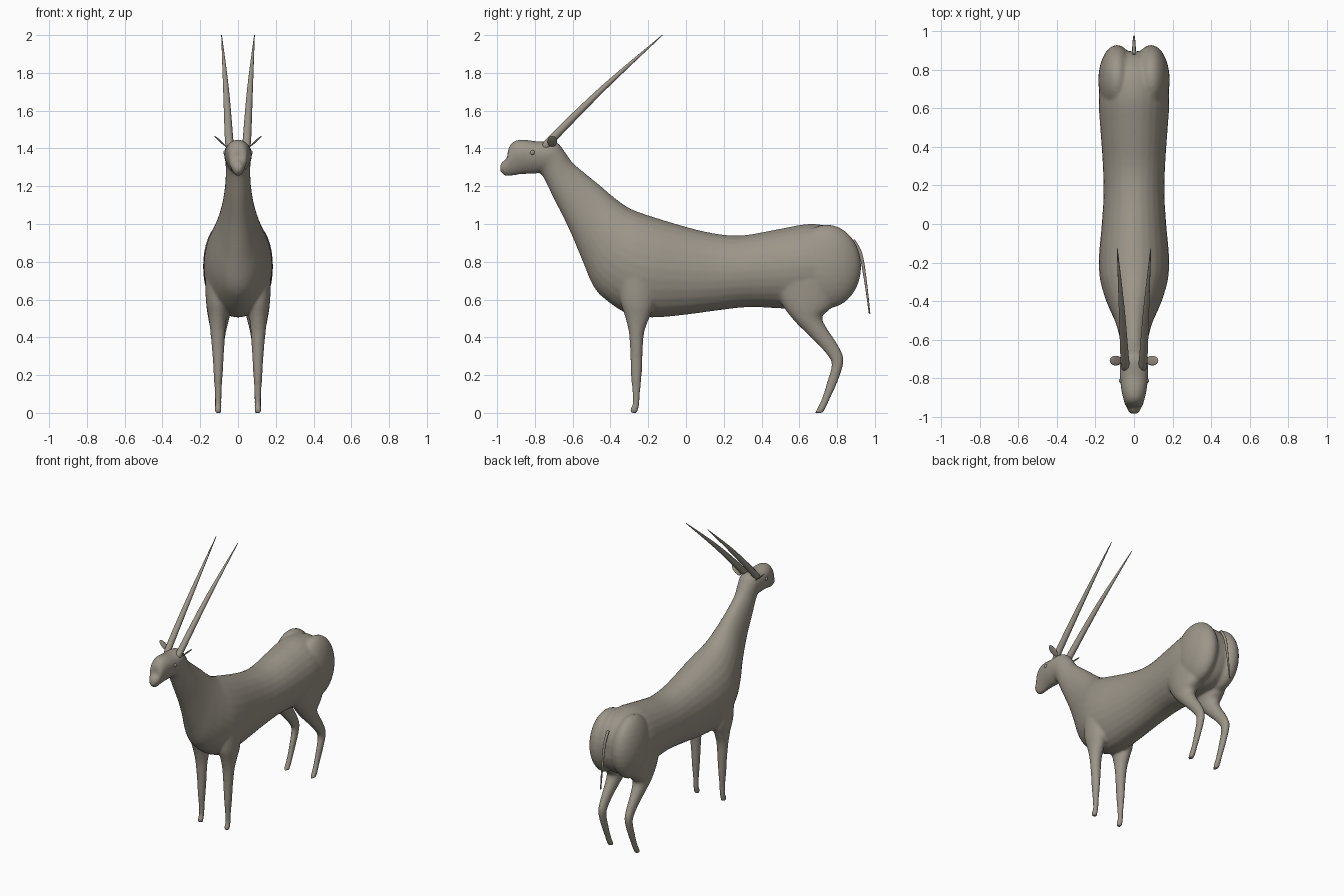
import bpy, bmesh, math
from mathutils import Vector, Matrix

if "Cube" in bpy.data.objects:
    bpy.data.objects.remove(bpy.data.objects["Cube"])

coat = bpy.data.materials.new("warm grey coat")
coat.diffuse_color = (0.33, 0.30, 0.25, 1)
coat.use_nodes = True
coat.node_tree.nodes["Principled BSDF"].inputs["Base Color"].default_value = coat.diffuse_color


def spline(keys, steps=4):
    """Catmull-Rom interpolation through lists of numbers."""
    out, n = [], len(keys)
    for i in range(n - 1):
        a, b, c, d = keys[max(i - 1, 0)], keys[i], keys[i + 1], keys[min(i + 2, n - 1)]
        for s in range(steps):
            t = s / steps
            out.append([0.5 * (2 * q + (r - p) * t + (2 * p - 5 * q + 4 * r - u) * t * t
                               + (3 * q - p - 3 * r + u) * t ** 3)
                        for p, q, r, u in zip(a, b, c, d)])
    return out + [list(keys[-1])]


def skin(bm, rings):
    """Join rings of points into a closed tube."""
    loops = [[bm.verts.new(p) for p in ring] for ring in rings]
    n = len(loops[0])
    for a, b in zip(loops, loops[1:]):
        for i in range(n):
            j = (i + 1) % n
            bm.faces.new((a[i], a[j], b[j], b[i]))
    bm.faces.new(loops[0])
    bm.faces.new(loops[-1][::-1])


def loft(bm, keys, n=28):
    """Keys: y, z of one edge; y, z of opposite edge; centre x; half width; egg factor."""
    rings = []
    for y1, z1, y2, z2, cx, w, egg in spline(keys):
        ring = []
        for i in range(n):
            a = 2 * math.pi * i / n
            s = math.sin(a)
            ring.append((cx + w * math.cos(a) * (1 + egg * s),
                         (y1 + y2) / 2 + (y1 - y2) / 2 * s,
                         (z1 + z2) / 2 + (z1 - z2) / 2 * s))
        rings.append(ring)
    skin(bm, rings)


def tube(bm, keys, n=16):
    """Round tube through keys of x, y, z, radius."""
    pts = spline(keys, 6)
    rings = []
    for i, p in enumerate(pts):
        t = (Vector(pts[min(i + 1, len(pts) - 1)][:3]) - Vector(pts[max(i - 1, 0)][:3])).normalized()
        u = t.cross(Vector((1, 0, 0))).normalized()
        v = t.cross(u)
        rings.append([Vector(p[:3]) + p[3] * (u * math.cos(2 * math.pi * k / n)
                      + v * math.sin(2 * math.pi * k / n)) for k in range(n)])
    skin(bm, rings)


def ball(bm, loc, size, tilt=0, seg=32):
    m = Matrix.Translation(loc) @ Matrix.Rotation(tilt, 4, 'Y') @ Matrix.Diagonal((*size, 1))
    bmesh.ops.create_uvsphere(bm, u_segments=seg, v_segments=seg // 2, radius=1, matrix=m)


def finish(bm, name):
    bmesh.ops.recalc_face_normals(bm, faces=bm.faces)
    me = bpy.data.meshes.new(name)
    bm.to_mesh(me)
    bm.free()
    me.materials.append(coat)
    me.shade_smooth()
    ob = bpy.data.objects.new(name, me)
    bpy.context.collection.objects.link(ob)
    return ob


# Torso, neck and head: back edge y z, belly edge y z, half width, egg
trunk = [
    (.895, .82, .895, .72, .05, 0), (.88, .88, .875, .66, .11, 0),
    (.84, .94, .83, .60, .145, 0), (.77, .985, .75, .56, .172, 0),
    (.65, 1.0, .62, .55, .183, 0), (.5, .975, .5, .553, .175, 0),
    (.3, .94, .33, .56, .162, 0), (.15, .95, .15, .54, .158, 0),
    (0, .985, 0, .52, .167, 0), (-.15, 1.03, -.17, .505, .181, 0),
    (-.25, 1.063, -.30, .52, .178, 0), (-.31, 1.09, -.42, .595, .155, 0),
    (-.38, 1.14, -.49, .67, .127, 0), (-.45, 1.20, -.55, .81, .098, 0),
    (-.53, 1.265, -.62, .975, .077, 0), (-.60, 1.325, -.70, 1.135, .066, 0),
    (-.64, 1.38, -.765, 1.262, .066, .1), (-.69, 1.435, -.80, 1.265, .072, .2),
    (-.79, 1.438, -.83, 1.265, .070, .25), (-.86, 1.447, -.87, 1.263, .063, .25),
    (-.91, 1.438, -.92, 1.256, .052, .25), (-.94, 1.40, -.95, 1.252, .043, .2),
    (-.948, 1.35, -.972, 1.265, .035, .1), (-.978, 1.328, -.986, 1.285, .02, 0)]
bm = bmesh.new()
loft(bm, [(*k[:4], 0, *k[4:]) for k in trunk])

# Legs: front edge y z, rear edge y z, centre x, half width
front_leg = [
    (-.36, .74, -.14, .74, .105, .07), (-.35, .60, -.165, .58, .108, .062),
    (-.323, .51, -.195, .50, .108, .048), (-.302, .42, -.222, .42, .107, .039),
    (-.295, .30, -.230, .30, .105, .030), (-.292, .20, -.234, .20, .105, .024),
    (-.285, .12, -.242, .12, .105, .019), (-.282, .05, -.246, .05, .105, .017),
    (-.296, .022, -.250, .03, .106, .018), (-.297, .0, -.257, .0, .106, .018)]
hind_leg = [
    (.46, .68, .84, .72, .10, .075), (.51, .57, .78, .57, .10, .068),
    (.575, .485, .722, .51, .102, .055), (.64, .42, .745, .45, .104, .042),
    (.715, .345, .795, .375, .105, .031), (.765, .28, .832, .30, .105, .026),
    (.768, .235, .827, .235, .105, .023), (.745, .16, .793, .14, .105, .019),
    (.722, .085, .760, .07, .105, .018), (.698, .03, .742, .03, .106, .019),
    (.682, .0, .725, .0, .106, .018)]
for side in (-1, 1):
    for leg in (front_leg, hind_leg):
        loft(bm, [(*k[:4], side * k[4], k[5], 0) for k in leg], 20)
    # Rounded haunch
    ball(bm, (side * .088, .745, .775), (.097, .183, .222))
body = finish(bm, "body")

# Fuse the body parts into one smooth skin
rm = body.modifiers.new("fuse", 'REMESH')
rm.mode = 'VOXEL'
rm.voxel_size = 0.009
rm.use_smooth_shade = True
sm = body.modifiers.new("soften", 'SMOOTH')
sm.factor = 0.5
sm.iterations = 6

# Horns, ears and eyes on both sides
for side, label in ((-1, "left"), (1, "right")):
    bm = bmesh.new()
    tube(bm, [(side * .043, -.745, 1.405, .021), (side * .048, -.70, 1.46, .022),
              (side * .064, -.435, 1.722, .015), (side * .087, -.125, 2.0, .002)])
    finish(bm, label + "_horn")
    bm = bmesh.new()
    ball(bm, (side * .094, -.708, 1.438), (.043, .025, .005), -side * math.radians(42), 24)
    finish(bm, label + "_ear")
    bm = bmesh.new()
    ball(bm, (side * .066, -.813, 1.378), (.012, .013, .013), 0, 16)
    finish(bm, label + "_eye")

# Thin hanging tail
bm = bmesh.new()
tube(bm, [(0, .885, .915, .009), (0, .925, .84, .009), (0, .95, .70, .007), (0, .972, .525, .004)])
finish(bm, "tail")
